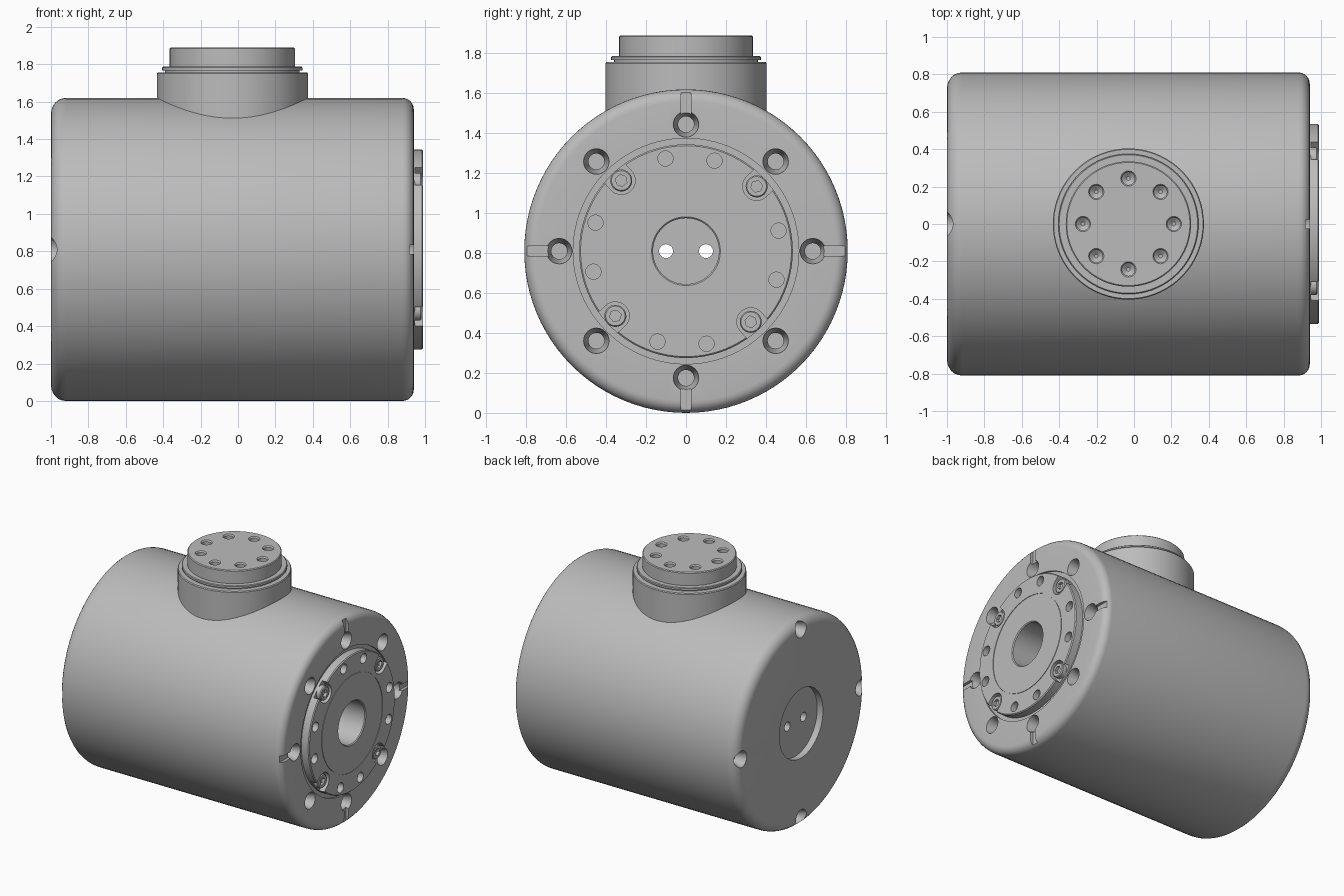
import bpy, bmesh
from math import sin, cos, pi, radians
from mathutils import Matrix, Vector

cube = bpy.data.objects.get("Cube")
if cube:
    bpy.data.objects.remove(cube, do_unlink=True)

grey = bpy.data.materials.new("housing grey")
grey.use_nodes = True
colour = (0.5, 0.5, 0.5, 1)
grey.diffuse_color = colour
grey.node_tree.nodes["Principled BSDF"].inputs["Base Color"].default_value = colour

R = 0.81                                   # body radius and axis height
AXIS_X = Matrix.Translation((0, 0, R)) @ Matrix.Rotation(pi / 2, 4, 'Y')
NECK = Matrix.Translation((-0.03, 0, 0))


def make(name, bm):
    bmesh.ops.recalc_face_normals(bm, faces=bm.faces)
    mesh = bpy.data.meshes.new(name)
    bm.to_mesh(mesh)
    bm.free()
    ob = bpy.data.objects.new(name, mesh)
    bpy.context.collection.objects.link(ob)
    mesh.materials.append(grey)
    return ob


def lathe(bm, profile, matrix, seg=96):
    """Revolve (radius, height) points about the local z axis."""
    rings = []
    for r, h in profile:
        if r < 1e-6:
            rings.append([bm.verts.new(matrix @ Vector((0, 0, h)))] * seg)
        else:
            rings.append([bm.verts.new(matrix @ Vector((r * cos(2 * pi * i / seg), r * sin(2 * pi * i / seg), h)))
                          for i in range(seg)])
    for a, b in zip(rings, rings[1:]):
        for i in range(seg):
            j = (i + 1) % seg
            bm.faces.new(dict.fromkeys((a[i], a[j], b[j], b[i])))


def turned(name, profile, matrix, seg=96):
    bm = bmesh.new()
    lathe(bm, profile, matrix, seg)
    return make(name, bm)


def drill(bm, matrix, profile, seg=24):
    """Add a closed round cutter."""
    lathe(bm, [(0, profile[0][1])] + profile + [(0, profile[-1][1])], matrix, seg)


def on_end(radius, angle):
    """Frame on the end face at a polar position, local z along the body axis."""
    return (Matrix.Translation((0, 0, R)) @ Matrix.Rotation(radians(angle), 4, 'X')
            @ Matrix.Translation((0, radius, 0)) @ Matrix.Rotation(pi / 2, 4, 'Y'))


def block(bm, matrix, lo, hi):
    lo, hi = Vector(lo), Vector(hi)
    size = Matrix.Diagonal((*(hi - lo), 1))
    bmesh.ops.create_cube(bm, size=1, matrix=matrix @ Matrix.Translation((lo + hi) / 2) @ size)


def cut(ob, bm):
    cutter = make("cutter", bm)
    cutter.hide_render = True
    mod = ob.modifiers.new("cut", 'BOOLEAN')
    mod.object, mod.operation, mod.solver, mod.use_self = cutter, 'DIFFERENCE', 'EXACT', True
    deps = bpy.context.evaluated_depsgraph_get()
    mesh = bpy.data.meshes.new_from_object(ob.evaluated_get(deps))
    ob.modifiers.clear()
    ob.data = mesh
    bpy.data.objects.remove(cutter, do_unlink=True)


def fillet(r, h, size, start):
    return [(r + size * cos(start + i * pi / 12), h + size * sin(start + i * pi / 12)) for i in range(7)]


parts = []

# Main body with rear recess, central bore and a ring groove around the flange
body = turned("body", [(0, -0.95), (0.27, -0.95), (0.27, -1)]
              + fillet(R - 0.08, -0.92, 0.08, -pi / 2)
              + fillet(R - 0.06, 0.88, 0.06, 0)
              + [(0.565, 0.94), (0.565, 0.925), (0.165, 0.925), (0.165, -0.9), (0, -0.9)], AXIS_X)
bm = bmesh.new()
for i in range(8):
    drill(bm, on_end(0.635, i * 45), [(0.04, 0.78), (0.04, 0.87), (0.064, 0.935), (0.064, 1)])
for a in range(0, 360, 90):
    drill(bm, on_end(0.74, a), [(0.035, -0.92), (0.065, -1), (0.065, -1.05)])
for y in (-0.1, 0.1):
    drill(bm, AXIS_X @ Matrix.Translation((0, y, 0)), [(0.035, -1.05), (0.035, -0.85)])
cut(body, bm)

# Radial slots running from the screw holes to the rim
bm = bmesh.new()
for a in range(0, 360, 90):
    block(bm, on_end(0, a), (-0.025, 0.66, 0.918), (0.025, 0.85, 1))
cut(body, bm)
parts.append(body)

# Output flange with scallops for its bolts and a ring of screw holes
flange = turned("output_flange", [(0.165, 0.92), (0.535, 0.92), (0.535, 0.983), (0.528, 0.99),
                                  (0.38, 0.99), (0.38, 0.986), (0.374, 0.986), (0.374, 0.99),
                                  (0.172, 0.99), (0.165, 0.983), (0.165, 0.92)], AXIS_X)
bm = bmesh.new()
for a in range(0, 360, 90):
    for turn in (12.5, -17.5):
        drill(bm, on_end(0.475, a + turn), [(0.038, 0.945), (0.038, 1.05)])
    drill(bm, on_end(0.48, a + 42.5), [(0.07, 0.945), (0.07, 1.05)], 32)
cut(flange, bm)
bm = bmesh.new()
for a in range(0, 360, 90):
    block(bm, on_end(0, a + 42.5), (-0.07, 0.48, 0.945), (0.07, 0.6, 1.05))
cut(flange, bm)
parts.append(flange)

# Socket-head flange bolts
for i in range(4):
    frame = on_end(0.48, i * 90 + 42.5)
    bolt = turned("flange_bolt", [(0, 0.93), (0.055, 0.93), (0.055, 0.975), (0.049, 0.982), (0, 0.982)], frame, 32)
    bm = bmesh.new()
    drill(bm, frame, [(0.03, 0.96), (0.03, 1.02)], 6)
    cut(bolt, bm)
    parts.append(bolt)

# Neck on top: collar, groove, lip and drilled cap
neck = turned("neck", [(0, 1.4), (0.404, 1.4), (0.404, 1.75), (0.399, 1.757), (0.36, 1.757), (0.36, 1.768),
                       (0.375, 1.768), (0.375, 1.782), (0.37, 1.787), (0.335, 1.787), (0.335, 1.884),
                       (0.329, 1.89), (0, 1.89)], NECK, 72)
bm = bmesh.new()
for i in range(8):
    spot = NECK @ Matrix.Rotation(i * pi / 4, 4, 'Z') @ Matrix.Translation((0.243, 0, 0))
    drill(bm, spot, [(0.01, 1.8), (0.034, 1.82), (0.034, 1.88), (0.041, 1.89), (0.041, 1.95)])
cut(neck, bm)
parts.append(neck)

# Smooth round surfaces, keep edges sharp
bpy.ops.object.select_all(action='DESELECT')
for ob in parts:
    ob.select_set(True)
bpy.context.view_layer.objects.active = body
bpy.ops.object.shade_smooth_by_angle(angle=radians(30))
